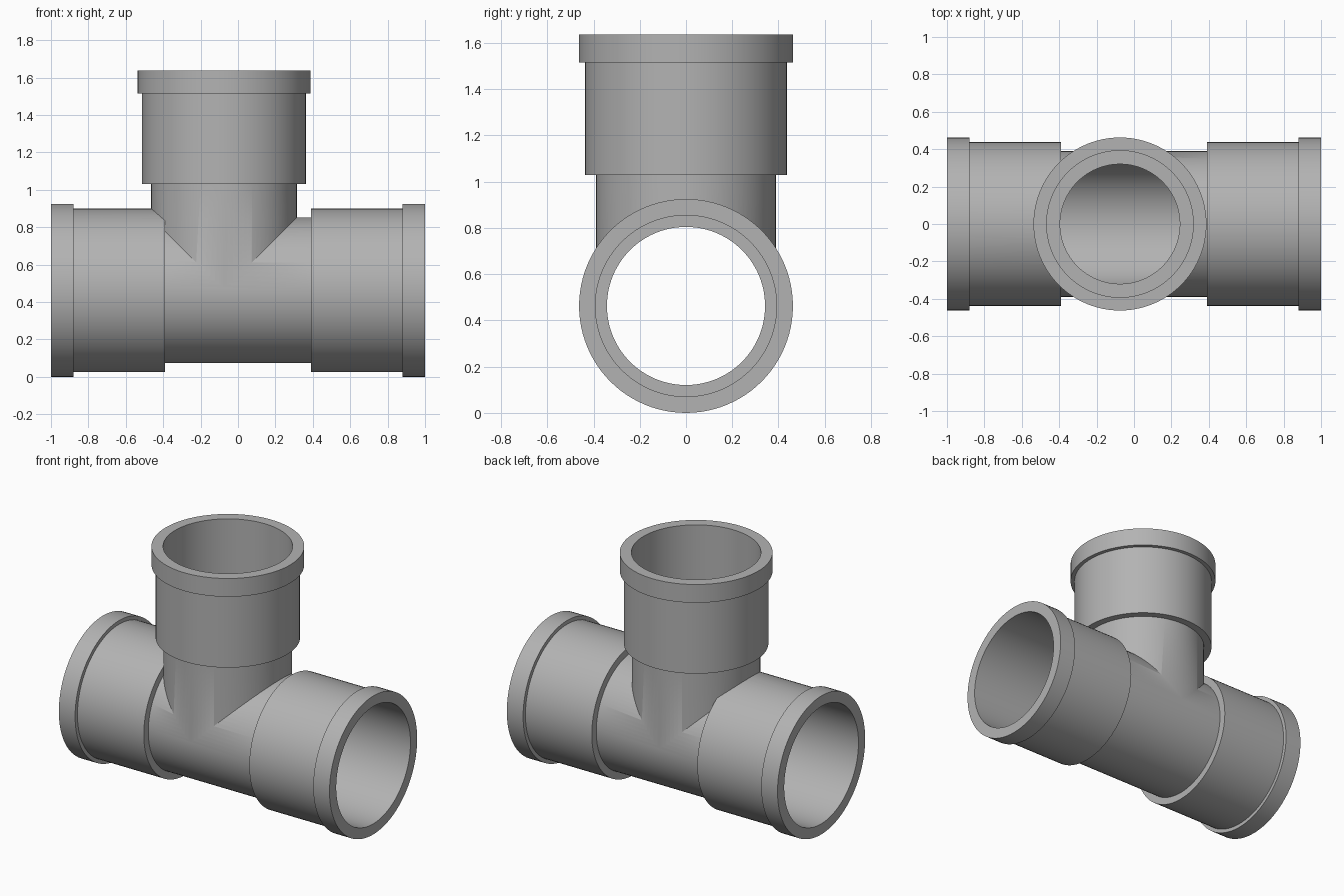
import bpy, bmesh, math
from mathutils import Matrix

if "Cube" in bpy.data.objects:
    bpy.data.objects.remove(bpy.data.objects["Cube"], do_unlink=True)

SEGMENTS = 96
COLLAR, SOCKET, BODY, MOUTH = 0.4625, 0.4375, 0.39, 0.392
AXIS_Z = COLLAR
BRANCH_X = -0.075

grey = bpy.data.materials.new("pipe grey")
grey.use_nodes = True
colour = (0.45, 0.45, 0.45, 1)
grey.diffuse_color = colour
grey.node_tree.nodes["Principled BSDF"].inputs["Base Color"].default_value = colour


def lathe(name, profile, matrix):
    """Closed solid of revolution about local z from (radius, height) points."""
    bm = bmesh.new()
    rings = []
    for r, h in profile:
        rings.append([bm.verts.new((r * math.cos(a), r * math.sin(a), h))
                      for a in (math.tau * i / SEGMENTS for i in range(SEGMENTS))])
    for low, high in zip(rings, rings[1:]):
        for i in range(SEGMENTS):
            j = (i + 1) % SEGMENTS
            bm.faces.new((low[i], low[j], high[j], high[i]))
    bm.faces.new(rings[0][::-1])
    bm.faces.new(rings[-1])
    bmesh.ops.recalc_face_normals(bm, faces=bm.faces)
    mesh = bpy.data.meshes.new(name)
    bm.to_mesh(mesh)
    bm.free()
    mesh.transform(matrix)
    mesh.materials.append(grey)
    obj = bpy.data.objects.new(name, mesh)
    bpy.context.collection.objects.link(obj)
    return obj


def combine(target, tool, operation):
    """Apply a boolean and discard the tool."""
    mod = target.modifiers.new(operation.lower(), "BOOLEAN")
    mod.operation, mod.object, mod.solver = operation, tool, "EXACT"
    bpy.context.view_layer.objects.active = target
    bpy.ops.object.modifier_apply(modifier=mod.name)
    bpy.data.objects.remove(tool, do_unlink=True)


def mirrored(half):
    """Both ends of the straight run from the profile of one end."""
    return [(r, -h) for r, h in reversed(half)] + half


run = Matrix.Translation((0, 0, AXIS_Z)) @ Matrix.Rotation(math.pi / 2, 4, "Y")
riser = Matrix.Translation((BRANCH_X, 0, 0))

# Outer shells: straight run and upright branch, each with stepped sockets
pipe = lathe("tee_pipe", mirrored([(BODY, 0.39), (SOCKET, 0.39), (SOCKET, 0.88),
                                   (COLLAR, 0.88), (COLLAR, 1.0)]), run)
branch = lathe("branch", [(BODY - 0.0005, AXIS_Z), (BODY - 0.0005, 1.03), (SOCKET, 1.03),
                          (SOCKET, 1.515), (COLLAR, 1.515), (COLLAR, 1.637)], riser)
combine(pipe, branch, "UNION")

# Bores: wide socket mouths stepping down to narrower passages
run_bore = lathe("run_bore", mirrored([(0.342, 0.43), (MOUTH, 0.43), (MOUTH, 1.1)]), run)
combine(pipe, run_bore, "DIFFERENCE")
branch_bore = lathe("branch_bore", [(0.32, AXIS_Z), (0.32, 1.07), (MOUTH, 1.07),
                                    (MOUTH, 1.75)], riser)
combine(pipe, branch_bore, "DIFFERENCE")

# Smooth walls with crisp steps
bpy.ops.object.select_all(action="DESELECT")
pipe.select_set(True)
bpy.context.view_layer.objects.active = pipe
bpy.ops.object.shade_smooth_by_angle(angle=math.radians(30))
